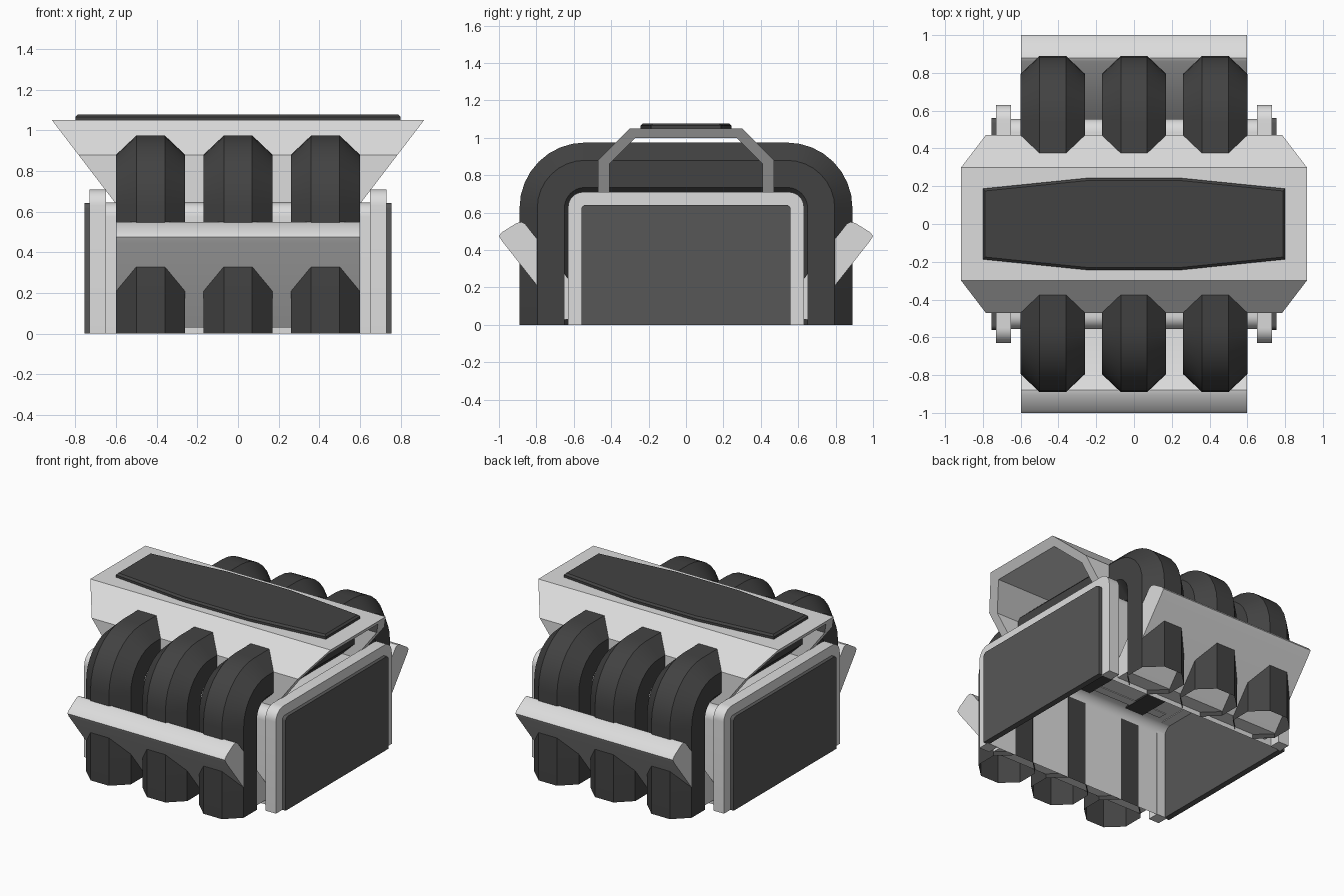
import bpy, bmesh, math

if "Cube" in bpy.data.objects:
    bpy.data.objects.remove(bpy.data.objects["Cube"])


def material(name, v):
    m = bpy.data.materials.new(name)
    m.diffuse_color = (v, v, v, 1)
    m.use_nodes = True
    m.node_tree.nodes["Principled BSDF"].inputs["Base Color"].default_value = m.diffuse_color
    return m


LIGHT = material("light_grey", 0.72)
DARK = material("charcoal", 0.055)
PANEL = material("dark_grey", 0.095)


def loft(name, rings, mat, closed=True, caps=True, smooth=True):
    """Skin a series of point rings; optional end caps."""
    bm = bmesh.new()
    vs = [[bm.verts.new(p) for p in ring] for ring in rings]
    n = len(rings[0])
    for a, b in zip(vs, vs[1:]):
        for i in range(n if closed else n - 1):
            j = (i + 1) % n
            bm.faces.new((a[i], a[j], b[j], b[i]))
    if caps:
        bm.faces.new(vs[0])
        bm.faces.new(vs[-1])
    bmesh.ops.recalc_face_normals(bm, faces=bm.faces)
    me = bpy.data.meshes.new(name)
    bm.to_mesh(me)
    bm.free()
    ob = bpy.data.objects.new(name, me)
    bpy.context.collection.objects.link(ob)
    me.materials.append(mat)
    if smooth:
        bpy.ops.object.select_all(action='DESELECT')
        ob.select_set(True)
        bpy.context.view_layer.objects.active = ob
        bpy.ops.object.shade_smooth_by_angle(angle=math.radians(30))
    return ob


def arch(w, h, r, n=8):
    """Upside-down U in (y, z), round top corners."""
    right = [(w, 0)] + [(w - r + r * math.cos(a), h - r + r * math.sin(a))
                        for a in (math.pi / 2 * i / n for i in range(n + 1))]
    return right + [(-y, z) for y, z in reversed(right)]


def along_x(pts, x):
    return [(x, y, z) for y, z in pts]


# inner body: thin arched shell
body = arch(0.555, 0.645, 0.07)
loft("body_shell", [along_x(body, -0.72), along_x(body, 0.72)], LIGHT, closed=False, caps=False)

# end frames and end panels
frame = arch(0.63, 0.71, 0.08) + arch(0.55, 0.64, 0.03)[::-1]
panel = arch(0.56, 0.642, 0.025, 4)
for s, side in ((-1, "left"), (1, "right")):
    loft(side + "_end_frame", [along_x(frame, s * 0.65), along_x(frame, s * 0.73)], LIGHT)
    loft(side + "_end_panel", [along_x(panel, s * 0.715), along_x(panel, s * 0.755)], PANEL)

# three ribs: octagonal section (x offset, depth below outer face) swept along an arch
SECTION = [(-0.07, 0), (0.07, 0), (0.17, 0.095), (0.17, 0.24),
           (0.07, 0.336), (-0.07, 0.336), (-0.17, 0.24), (-0.17, 0.095)]
layers = [(dx, arch(0.89 - d, 0.975 - d, 0.35 - d)) for dx, d in SECTION]
for i, cx in enumerate((-0.43, 0, 0.43)):
    rings = [[(cx + dx, *path[k]) for dx, path in layers] for k in range(len(layers[0][1]))]
    loft("rib_%d" % (i + 1), rings, DARK, caps=False)

# slanted bumpers, front and back
BUMPER = [(0.655, 0.03), (0.985, 0.45), (1.0, 0.475), (0.985, 0.495),
          (0.905, 0.545), (0.88, 0.55), (0.86, 0.54), (0.557, 0.155), (0.557, 0.03)]
for s, side in ((-1, "front"), (1, "back")):
    pts = [(s * y, z) for y, z in BUMPER]
    loft(side + "_bumper", [along_x(pts, -0.599), along_x(pts, 0.599)], LIGHT)

# roof channel with undercut slanted ends
outer = [(0.47, 0.64), (0.47, 0.88), (0.30, 1.05)]
inner = [(0.41, 0.64), (0.41, 0.86), (0.27, 1.0)]


def mirrored(pts):
    return pts + [(-y, z) for y, z in reversed(pts)]


roof = mirrored(outer) + mirrored(inner)[::-1]
loft("roof_channel", [[(s * (0.915 - (1.05 - z) * 0.765), y, z) for y, z in roof] for s in (-1, 1)],
     LIGHT, smooth=False)

# dark roof plate with a small edge bevel
OUTLINE = [(0.80, 0.187), (0.25, 0.243), (-0.25, 0.243), (-0.80, 0.187),
           (-0.80, -0.187), (-0.25, -0.243), (0.25, -0.243), (0.80, -0.187)]


def plate(inset, z):
    return [(x - math.copysign(inset, x), y - math.copysign(inset, y), z) for x, y in OUTLINE]


loft("roof_plate", [plate(0, 1.045), plate(0, 1.066), plate(0.012, 1.078)], DARK, smooth=False)
